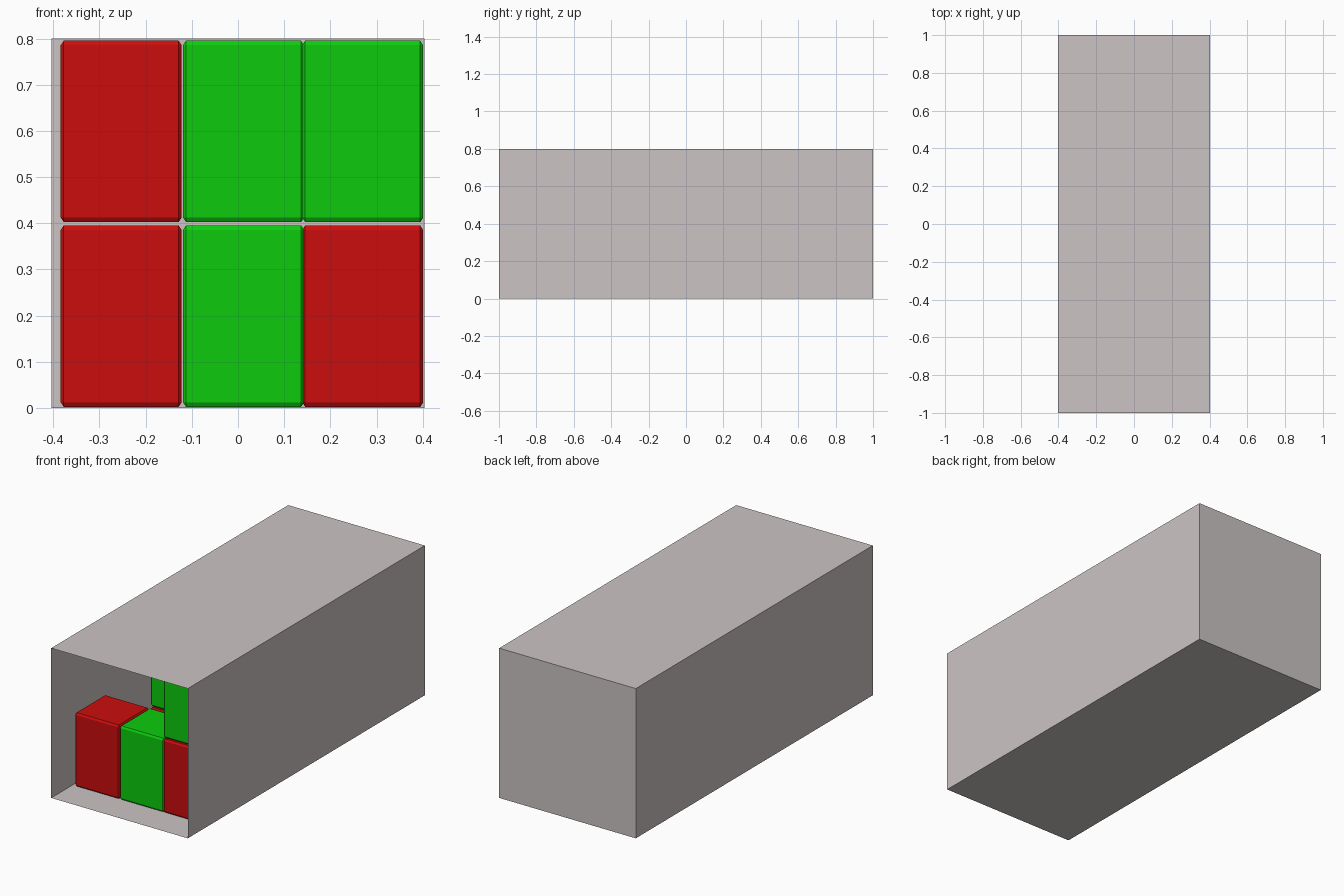
import bpy
import bmesh
import random
from mathutils import Matrix

if "Cube" in bpy.data.objects:
    bpy.data.objects.remove(bpy.data.objects["Cube"], do_unlink=True)


def material(name, rgb):
    mat = bpy.data.materials.new(name)
    mat.use_nodes = True
    color = (*rgb, 1)
    mat.diffuse_color = color
    mat.node_tree.nodes["Principled BSDF"].inputs["Base Color"].default_value = color
    return mat


GREY = material("warm grey", (0.6, 0.55, 0.55))
RED = material("red", (0.6, 0.004, 0.004))
GREEN = material("green", (0.004, 0.6, 0.004))


def box(name, center, size, mat, chamfer=0, open_front=False):
    bm = bmesh.new()
    bmesh.ops.create_cube(bm, size=1)
    if open_front:
        front = [f for f in bm.faces if f.normal.y < -0.9]
        bmesh.ops.delete(bm, geom=front, context="FACES_ONLY")
    if chamfer:
        # chamfer before scaling, so it stretches with the box
        bmesh.ops.bevel(bm, geom=bm.edges[:], offset=chamfer, segments=1,
                        affect="EDGES", profile=0.5)
    bmesh.ops.transform(bm, matrix=Matrix.Diagonal((*size, 1)), verts=bm.verts)
    mesh = bpy.data.meshes.new(name)
    bm.to_mesh(mesh)
    bm.free()
    mesh.materials.append(mat)
    obj = bpy.data.objects.new(name, mesh)
    obj.location = center
    bpy.context.collection.objects.link(obj)
    return obj


# Thin-walled container, open at the front
box("container", (0, 0, 0.4), (0.807, 2, 0.8), GREY, open_front=True)

# Crates stacked two high in three columns, packed against the back wall
random.seed(4)
CRATE = (0.262, 0.255, 0.393)
ROWS, PITCH, FIRST = 7, 0.26, -0.83
columns = {"right": -0.253, "middle": 0.012, "left": 0.27}
levels = {"lower": 0.199, "upper": 0.599}

# Rows that are filled in each stack, and the crates with a set colour
filled = {
    ("right", "lower"): [0, 3, 4, 5, 6],
    ("right", "upper"): [3, 4, 5, 6],
    ("middle", "upper"): range(1, ROWS),
}
fixed = {
    ("right", "lower", 0): RED,
    ("right", "lower", 3): GREEN,
    ("right", "upper", 3): RED,
    ("middle", "lower", 0): GREEN,
    ("middle", "upper", 1): GREEN,
    ("left", "lower", 0): RED,
    ("left", "upper", 0): GREEN,
}
for side, x in columns.items():
    for level, z in levels.items():
        for row in filled.get((side, level), range(ROWS)):
            y = FIRST + row * PITCH + CRATE[1] / 2
            mat = fixed.get((side, level, row)) or random.choice((RED, GREEN))
            box(f"crate_{level}_{side}_{row + 1}", (x, y, z), CRATE, mat, chamfer=0.025)
